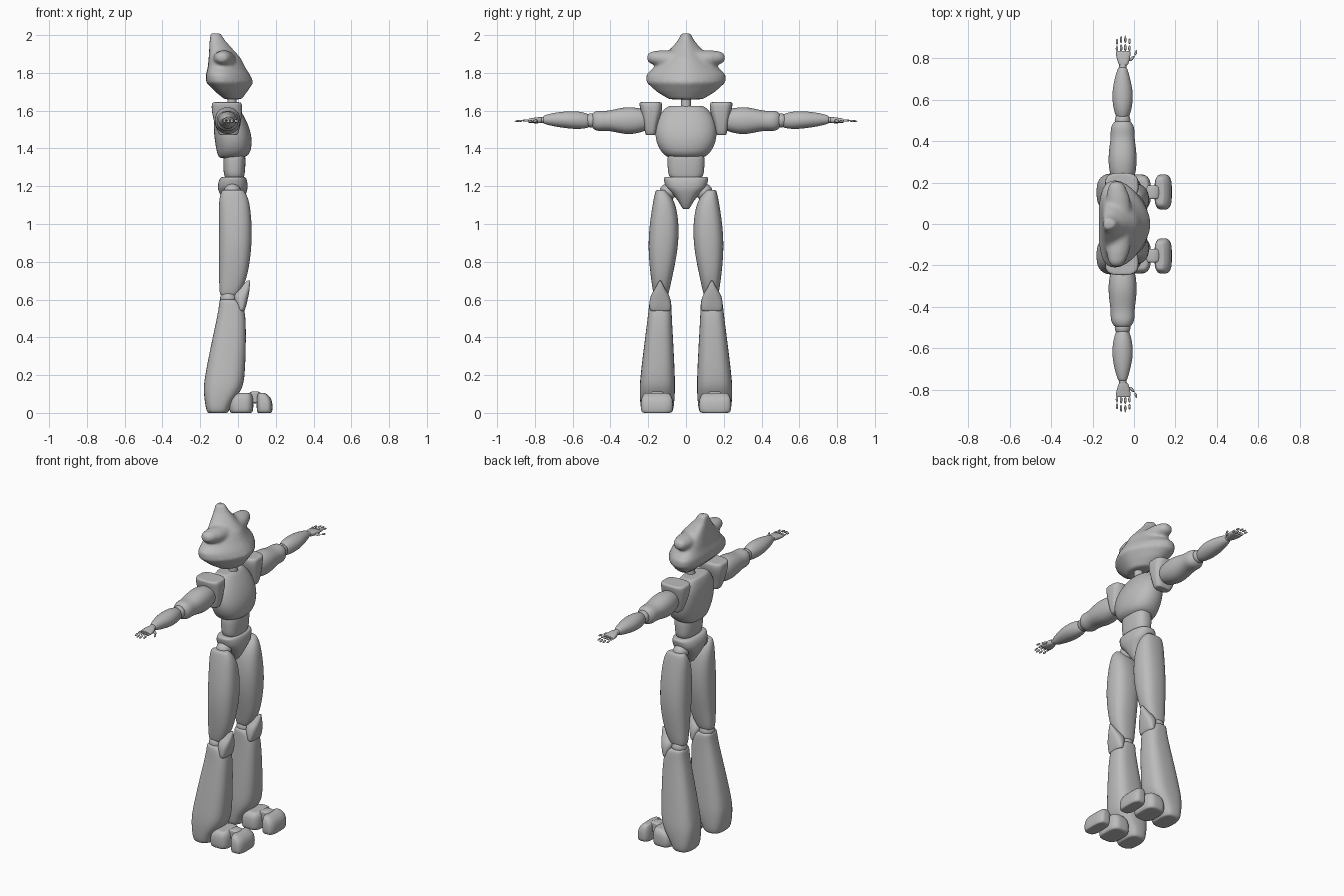
import bpy
import bmesh
from math import cos, sin, pi
from mathutils import Matrix, Vector

default_cube = bpy.data.objects.get("Cube")
if default_cube:
    bpy.data.objects.remove(default_cube, do_unlink=True)

grey = bpy.data.materials.new("plain grey")
grey.use_nodes = True
colour = (.5, .5, .5, 1)
grey.diffuse_color = colour
grey.node_tree.nodes["Principled BSDF"].inputs["Base Color"].default_value = colour


def add_loft(bm, axis, rings, power=2, front_power=None, split=.5, flip=1, sides=16):
    """Skin rounded cross-sections given as (position, x range, width range or half width)."""
    rings = [r if len(r) == 5 else (*r[:3], -r[3], r[3]) for r in rings]

    def section(ring, scale):
        t, a_low, a_high, b_low, b_high = ring
        a_mid = a_low + (a_high - a_low) * split
        b_mid, b_half = (b_low + b_high) / 2, (b_high - b_low) / 2
        verts = []
        for i in range(sides):
            angle = 2 * pi * (i + .5) / sides
            c, s = cos(angle), sin(angle)
            p = front_power if front_power and c > 0 else power
            reach = (abs(c) ** p + abs(s) ** p) ** (-1 / p) * scale
            a = a_mid + c * reach * (a_high - a_mid if c > 0 else a_mid - a_low)
            b = b_mid + s * reach * b_half
            verts.append(bm.verts.new((a, b, t) if axis == "z" else (a, t * flip, b)))
        return verts

    # A slightly smaller ring at each end keeps the rims crisp
    loops = [section(rings[0], .75)] + [section(r, 1) for r in rings] + [section(rings[-1], .75)]
    for low, high in zip(loops, loops[1:]):
        for i in range(sides):
            j = (i + 1) % sides
            bm.faces.new((low[i], low[j], high[j], high[i]))
    bm.faces.new(loops[0][::-1])
    bm.faces.new(loops[-1])


def finish(name, bm, paired=False, subdivide=2):
    bmesh.ops.recalc_face_normals(bm, faces=bm.faces)
    for face in bm.faces:
        face.smooth = True
    mesh = bpy.data.meshes.new(name)
    bm.to_mesh(mesh)
    bm.free()
    mesh.materials.append(grey)
    obj = bpy.data.objects.new(name, mesh)
    bpy.context.collection.objects.link(obj)
    if paired:
        mirror = obj.modifiers.new("other side", "MIRROR")
        mirror.use_axis = (False, True, False)
        mirror.use_mirror_merge = False
    if subdivide:
        obj.modifiers.new("round", "SUBSURF").levels = subdivide
        obj.modifiers["round"].render_levels = subdivide
    return obj


def loft(name, axis, rings, paired=False, **shape):
    bm = bmesh.new()
    add_loft(bm, axis, rings, **shape)
    return finish(name, bm, paired)


def ball(name, centre, radius, paired=True):
    bm = bmesh.new()
    bmesh.ops.create_uvsphere(bm, u_segments=20, v_segments=12, radius=radius,
                              matrix=Matrix.Translation(centre))
    return finish(name, bm, paired, 0)


def rod(bm, start, end, radius):
    """Add a tapered finger bone between two points."""
    start, end = Vector(start), Vector(end)
    along = end - start
    turn = along.to_track_quat("Z", "Y").to_matrix().to_4x4()
    bmesh.ops.create_cone(bm, cap_ends=True, segments=8, radius1=radius, radius2=radius * .8,
                          depth=along.length, matrix=Matrix.Translation((start + end) / 2) @ turn)


# Head: wedge with a crest and two side lobes, fused into one skin
bm = bmesh.new()
add_loft(bm, "z", [
    (1.66, -.07, .02, .09), (1.7, -.12, .05, .155), (1.75, -.17, .085, .21),
    (1.79, -.17, .065, .21), (1.83, -.16, .04, .17), (1.88, -.155, .015, .125),
    (1.93, -.152, -.03, .08), (1.97, -.15, -.065, .045), (2.01, -.145, -.09, .025),
], power=3, front_power=1.6, split=.35, sides=32)
for side in (1, -1):
    add_loft(bm, "y", [(.06, -.13, -.01, 1.81, 1.92), (.13, -.135, -.02, 1.83, 1.92),
                       (.18, -.125, -.04, 1.845, 1.915), (.205, -.11, -.06, 1.86, 1.9)],
             flip=side)
head = finish("head", bm, subdivide=0)
fuse = head.modifiers.new("fuse", "REMESH")
fuse.mode = "VOXEL"
fuse.voxel_size = .009
fuse.use_smooth_shade = True
soften = head.modifiers.new("soften", "SMOOTH")
soften.factor = .5
soften.iterations = 9

# Torso
loft("neck", "z", [(1.58, -.065, .0, .032), (1.64, -.055, -.01, .024), (1.69, -.06, -.005, .028)])
loft("chest", "z", [
    (1.35, -.1, .03, .09), (1.37, -.11, .065, .125), (1.42, -.12, .075, .155),
    (1.48, -.128, .072, .167), (1.55, -.13, .045, .157), (1.6, -.12, .015, .125),
    (1.625, -.11, -.005, .095)], power=3, front_power=2.3)
loft("abdomen", "z", [(1.24, -.065, .03, .08), (1.26, -.075, .035, .095),
                      (1.31, -.08, .04, .098), (1.37, -.075, .04, .1)], power=3)
loft("pelvis", "z", [
    (1.08, -.05, .0, .018), (1.12, -.075, .025, .04), (1.165, -.1, .045, .075),
    (1.19, -.108, .052, .108), (1.225, -.105, .05, .116), (1.25, -.09, .042, .122)], power=3)

# Shoulders and arms
loft("shoulder_guards", "z", [
    (1.47, -.1, .0, .16, .215), (1.53, -.125, .015, .15, .225),
    (1.6, -.14, .022, .125, .24), (1.645, -.14, .022, .125, .25)], paired=True, power=5)
loft("upper_arms", "y", [
    (.2, -.1, -.005, 1.5, 1.6), (.25, -.12, .01, 1.48, 1.615), (.31, -.125, .015, 1.472, 1.622),
    (.37, -.12, .01, 1.485, 1.61), (.42, -.112, .002, 1.495, 1.597),
    (.465, -.115, .005, 1.488, 1.603), (.495, -.095, -.015, 1.505, 1.59)], paired=True, power=2.3)
ball("elbows", (-.055, .5, 1.548), .038)
loft("forearms", "y", [
    (.51, -.085, -.025, 1.51, 1.58), (.56, -.102, -.008, 1.5, 1.598),
    (.63, -.108, -.002, 1.505, 1.598), (.7, -.095, -.017, 1.516, 1.59),
    (.755, -.077, -.033, 1.53, 1.575)], paired=True)
loft("wrists", "y", [(.74, -.075, -.035, 1.535, 1.57), (.785, -.07, -.035, 1.535, 1.565)], paired=True)

# Hands: flat palm, four jointed fingers and a thumb
loft("palms", "y", [(.765, -.072, -.03, 1.535, 1.567), (.79, -.082, -.02, 1.532, 1.565),
                    (.835, -.09, -.014, 1.535, 1.558)], paired=True, power=3)
bm = bmesh.new()
for i, length in enumerate((.065, .078, .08, .068)):
    x = -.082 + i * .02
    knuckle, tip = (x, .83, 1.548), (x, .83 + length, 1.543)
    middle = Vector(knuckle).lerp(Vector(tip), .5) + Vector((0, 0, .002))
    rod(bm, knuckle, middle, .008)
    rod(bm, middle, tip, .007)
rod(bm, (-.025, .785, 1.547), (.003, .81, 1.543), .01)
rod(bm, (.003, .81, 1.543), (.014, .84, 1.54), .007)
finish("fingers", bm, paired=True, subdivide=1)

# Legs
ball("hip_joints", (-.03, .095, 1.17), .045)
loft("thighs", "z", [
    (.62, -.095, .0, .095, .17), (.66, -.1, .025, .085, .178), (.73, -.1, .052, .07, .188),
    (.85, -.102, .07, .045, .2), (.96, -.102, .075, .036, .197), (1.07, -.102, .068, .045, .183),
    (1.14, -.1, .055, .07, .17), (1.18, -.085, .03, .105, .16)], paired=True, power=2.8)
ball("knee_joints", (-.05, .135, .605), .045)
loft("knee_guards", "z", [
    (.54, .0, .035, .08, .192), (.575, -.01, .046, .078, .195), (.62, -.03, .056, .085, .19),
    (.655, .0, .062, .11, .165), (.7, .048, .064, .132, .142)], paired=True, power=3)
loft("shins", "z", [
    (.0, -.165, -.05, .07, .235), (.05, -.175, -.035, .062, .243), (.12, -.183, .02, .058, .246),
    (.18, -.178, .036, .058, .243), (.35, -.145, .042, .066, .223), (.5, -.112, .042, .075, .203),
    (.57, -.1, .03, .077, .196), (.6, -.098, -.005, .08, .19)], paired=True, power=3.5)

# Feet: heel block and toe block joined by a small hinge
foot = dict(paired=True, power=5)
loft("heels", "z", [(.0, -.045, .08, .07, .238), (.05, -.047, .082, .068, .24),
                    (.085, -.035, .08, .072, .236), (.105, -.005, .068, .09, .22)], **foot)
loft("toes", "z", [(.0, .1, .182, .07, .238), (.05, .098, .184, .068, .24),
                   (.085, .1, .172, .074, .234), (.105, .105, .145, .09, .22)], **foot)
loft("toe_hinges", "y", [(.12, .05, .13, .05, .115), (.185, .05, .13, .05, .115)],
     paired=True, power=2.5)
